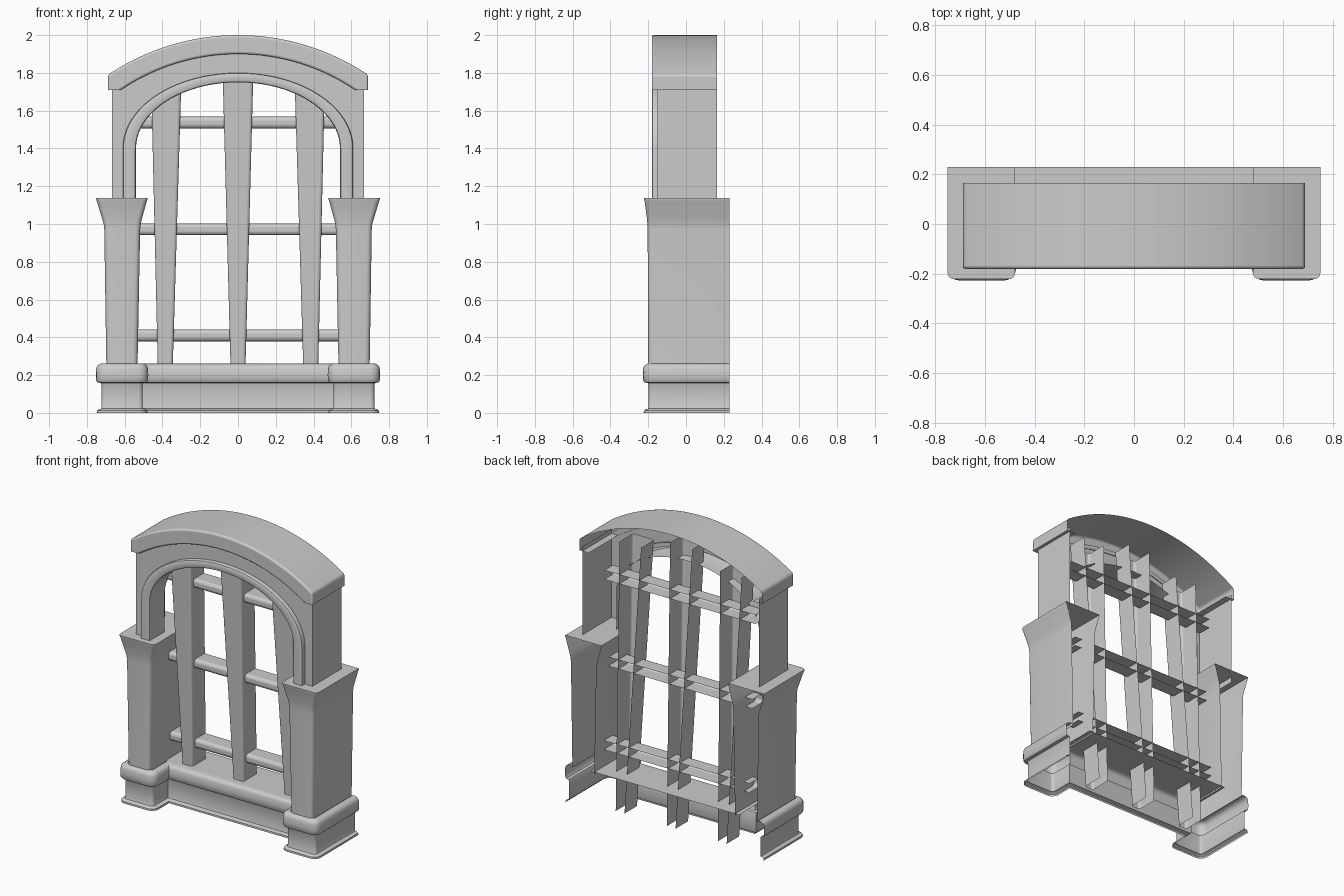
import bpy, bmesh, math

if "Cube" in bpy.data.objects:
    bpy.data.objects.remove(bpy.data.objects["Cube"])


def loft(name, rings, bevel=0.0, cap_last=False):
    """Open skin through rings of equal point count; optional n-gon on the last ring."""
    bm = bmesh.new()
    rows = [[bm.verts.new(p) for p in ring] for ring in rings]
    for a, b in zip(rows, rows[1:]):
        for i in range(len(a) - 1):
            bm.faces.new((a[i], a[i + 1], b[i + 1], b[i]))
    if cap_last:
        bm.faces.new(rows[-1])
    bmesh.ops.recalc_face_normals(bm, faces=bm.faces)
    mesh = bpy.data.meshes.new(name)
    bm.to_mesh(mesh)
    bm.free()
    ob = bpy.data.objects.new(name, mesh)
    bpy.context.collection.objects.link(ob)
    if bevel:
        mod = ob.modifiers.new("soft_edges", 'BEVEL')
        mod.width, mod.segments = bevel, 3
        mod.limit_method, mod.angle_limit = 'ANGLE', math.radians(28)
    bpy.ops.object.select_all(action='DESELECT')
    ob.select_set(True)
    bpy.context.view_layer.objects.active = ob
    bpy.ops.object.shade_smooth_by_angle(angle=math.radians(35))
    return ob


def opening(a, b, y, n=40):
    """Arched opening outline: straight legs and a half ellipse on top."""
    arc = [(a * math.cos(math.pi * i / n), y, 1.4 + b * math.sin(math.pi * i / n))
           for i in range(n + 1)]
    return [(a, y, 1.1)] + arc + [(-a, y, 1.1)]


def segment(half, z_end, z_top, y, n=32):
    """Shallow circular arc from +half to -half."""
    rise = z_top - z_end
    r = (half ** 2 + rise ** 2) / (2 * rise)
    t = math.asin(half / r)
    return [(r * math.sin(t - 2 * t * i / n), y, z_top - r + r * math.cos(t - 2 * t * i / n))
            for i in range(n + 1)]


def corner(x, y, r, a0, a1, n=4):
    """Rounded plan corner about (x, y): points with their outward normals."""
    out = []
    for i in range(n + 1):
        a = math.radians(a0 + (a1 - a0) * i / n)
        c, s = math.cos(a), math.sin(a)
        out.append((x + r * c, y + r * s, c, s))
    return out


# Moulded base: one profile running around both plinths and the sill
plan = [(.722, .23, 1, 0)] + corner(.702, -.178, .02, 0, -90)
plan += corner(.525, -.178, .02, -90, -180) + [(.505, -.035, -1, -1)]
plan += [(-x, y, -dx, dy) for x, y, dx, dy in reversed(plan)]
profile = [(.026, 0), (.025, .012), (.018, .018), (.003, .022), (0, .03), (0, .15), (.004, .158),
           (.022, .162), (.029, .172), (.03, .2), (.029, .235), (.022, .251), (.008, .26), (-.015, .262)]
loft("moulded_base", [[(x + dx * o, y + dy * o, z) for x, y, dx, dy in plan]
                      for o, z in profile])

# Sill top
loft("sill_top", [[(.56, y, .262), (-.56, y, .262)] for y in (-.02, .23)])

# Flared pillars with rounded front corners, open at the back
for side, s in (("left", -1), ("right", 1)):
    levels = [(.25, .532, .697, -.2), (.97, .518, .708, -.203), (1.0, .515, .711, -.204),
              (1.03, .508, .72, -.207), (1.12, .483, .747, -.219), (1.13, .479, .751, -.222),
              (1.138, .479, .751, -.222)]
    rings = []
    for z, xi, xo, yf in levels:
        r = .025
        pts = [(xo, .23)] + [p[:2] for p in corner(xo - r, yf + r, r, 0, -90)]
        pts += [p[:2] for p in corner(xi + r, yf + r, r, -90, -180)] + [(xi, .23)]
        rings.append([(s * x, y, z) for x, y in pts])
    loft(side + "_pillar", rings, 0, True)

# Upper wall: front face around the opening, and its sides
bm = bmesh.new()
outline = opening(.57, .37, -.15) + [(-.667, -.15, 1.1)]
outline += segment(.667, 1.72, 1.93, -.15)[::-1] + [(.667, -.15, 1.1)]
bm.faces.new([bm.verts.new(p) for p in outline])
bmesh.ops.recalc_face_normals(bm, faces=bm.faces)
wall = bpy.data.meshes.new("wall_front")
bm.to_mesh(wall)
bm.free()
bpy.context.collection.objects.link(bpy.data.objects.new("wall_front", wall))
for side, s in (("left", -1), ("right", 1)):
    loft(side + "_wall_side", [[(s * .667, y, 1.1), (s * .667, y, 1.74)] for y in (-.15, .165)])

# Raised arch trim and opening reveal
loft("arch_trim", [opening(a, b, y) for a, b, y in (
    (.61, .4, -.14), (.61, .4, -.172), (.607, .398, -.178), (.6, .393, -.181),
    (.552, .358, -.181), (.544, .353, -.178), (.54, .35, -.17), (.54, .35, -.02))])


# Curved cap stone, open behind and below
def cap_outer(y):
    return [(.688, y, 1.71)] + segment(.688, 1.79, 2.0, y) + [(-.688, y, 1.71)]


def cap_inner(y):
    return [(.62, y, 1.71)] + segment(.615, 1.713, 1.9, y) + [(-.62, y, 1.71)]


loft("cap_stone", [cap_inner(-.145), cap_inner(-.181), cap_outer(-.181), cap_outer(.165)], .012)
for side, s in (("left", -1), ("right", 1)):
    loft(side + "_cap_underside", [[(s * x, -.178, 1.71), (s * x, .165, 1.71)] for x in (.62, .688)])

# The grille leans forward towards the top
def lean(z):
    return -.057 * (z - .26)


# Tapered upright bars, open channels
for name, x0, x1, top in (("left", -.385, -.38, 1.79), ("centre", 0, 0, 1.88), ("right", .385, .38, 1.79)):
    rings = []
    for z in (0, .26, top):
        t = (z - .26) / 1.49
        w, x, y = .04 + .04 * t, x0 + (x1 - x0) * t, lean(z)
        rings.append([(x - w, y + .145, z), (x - w, y, z), (x + w, y, z), (x + w, y + .145, z)])
    loft(name + "_upright_bar", rings, .014)

# Cross bars, open channels
for name, z in (("lower", .41), ("middle", .972), ("upper", 1.537)):
    y0, y1 = lean(z) + .03, lean(z) + .14
    loft(name + "_cross_bar", [[(x, y1, z + .031), (x, y0, z + .031), (x, y0, z - .031),
                                (x, y1, z - .031)] for x in (-.57, .57)], .02)
